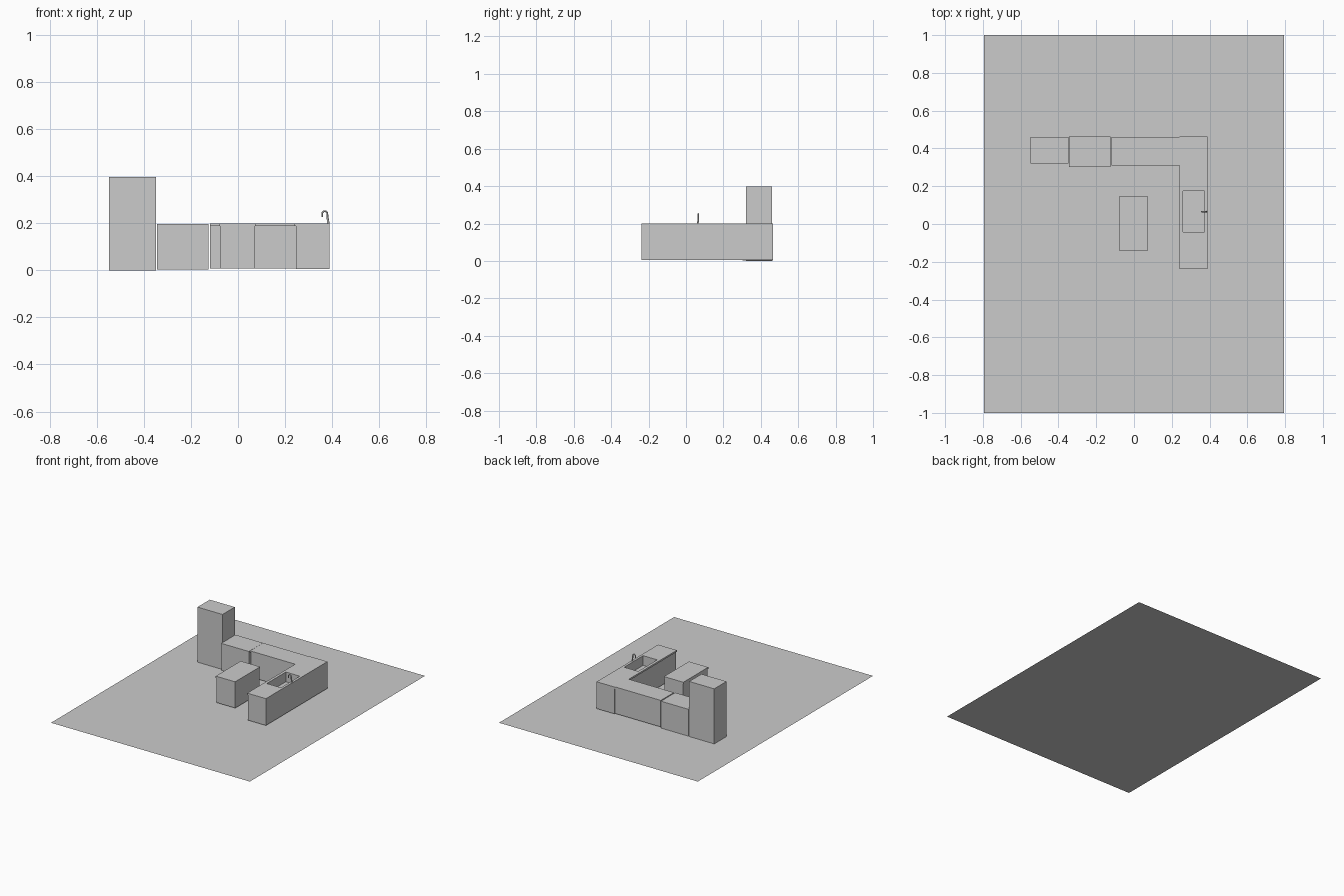
import bpy, bmesh, math

if "Cube" in bpy.data.objects:
    bpy.data.objects.remove(bpy.data.objects["Cube"])


def prism(name, pts, z0, z1):
    """Extrude a counter-clockwise outline from z0 to z1."""
    bm = bmesh.new()
    face = bm.faces.new([bm.verts.new((x, y, z0)) for x, y in pts])
    if z1 > z0:
        new = bmesh.ops.extrude_face_region(bm, geom=[face])["geom"]
        verts = [g for g in new if isinstance(g, bmesh.types.BMVert)]
        bmesh.ops.translate(bm, verts=verts, vec=(0, 0, z1 - z0))
        bmesh.ops.recalc_face_normals(bm, faces=bm.faces)
    mesh = bpy.data.meshes.new(name)
    bm.to_mesh(mesh)
    bm.free()
    ob = bpy.data.objects.new(name, mesh)
    bpy.context.collection.objects.link(ob)
    return ob


def box(name, x0, x1, y0, y1, z0, z1):
    return prism(name, [(x0, y0), (x1, y0), (x1, y1), (x0, y1)], z0, z1)


def cut(ob, cutter):
    mod = ob.modifiers.new("sink_cut", "BOOLEAN")
    mod.operation = "DIFFERENCE"
    mod.solver = "EXACT"
    mod.object = cutter
    bpy.context.view_layer.objects.active = ob
    bpy.ops.object.modifier_apply(modifier=mod.name)


# Floor
box("floor", -0.795, 0.795, -1, 1, 0, 0)

# Appliances
box("refrigerator", -0.548, -0.348, 0.32, 0.46, 0, 0.398)
box("stove", -0.345, -0.125, 0.302, 0.464, 0.003, 0.197)

# Base cabinets, slightly recessed under the worktop
back_cabinet = box("back_cabinet", -0.12, 0.247, 0.317, 0.46, 0.008, 0.188)
side_cabinet = box("side_cabinet", 0.247, 0.39, -0.238, 0.464, 0.006, 0.188)

# L-shaped worktop
worktop = prism("worktop", [(-0.12, 0.31), (0.24, 0.31), (0.24, -0.238), (0.39, -0.238),
                            (0.39, 0.464), (0.24, 0.464), (0.24, 0.46), (-0.12, 0.46)],
                0.188, 0.2)

# Sink basin carved through the worktop into the side cabinet
cutter = box("sink_cutter", 0.26, 0.372, -0.042, 0.175, 0.13, 0.25)
cutter.hide_render = True
cut(worktop, cutter)
cut(side_cabinet, cutter)
bpy.data.objects.remove(cutter)

# Island
box("island_cabinet", -0.076, 0.073, -0.136, 0.141, 0.008, 0.188)
box("island_top", -0.08, 0.075, -0.14, 0.145, 0.188, 0.2)

# Gooseneck faucet: tapered stem, arch and spout
path = [(0.384, 0.2, 1.2), (0.381, 0.225, 0.9)]
path += [(0.369 + 0.011 * math.cos(a), 0.241 + 0.011 * math.sin(a), 0.8)
         for a in (math.pi * i / 8 for i in range(9))]
path += [(0.358, 0.228, 0.8)]
curve = bpy.data.curves.new("faucet", "CURVE")
curve.dimensions = "3D"
curve.bevel_depth = 0.0045
curve.bevel_resolution = 2
curve.use_fill_caps = True
spline = curve.splines.new("POLY")
spline.points.add(len(path) - 1)
for p, (x, z, r) in zip(spline.points, path):
    p.co = (x, 0.065, z, 1)
    p.radius = r
faucet = bpy.data.objects.new("faucet", curve)
bpy.context.collection.objects.link(faucet)
